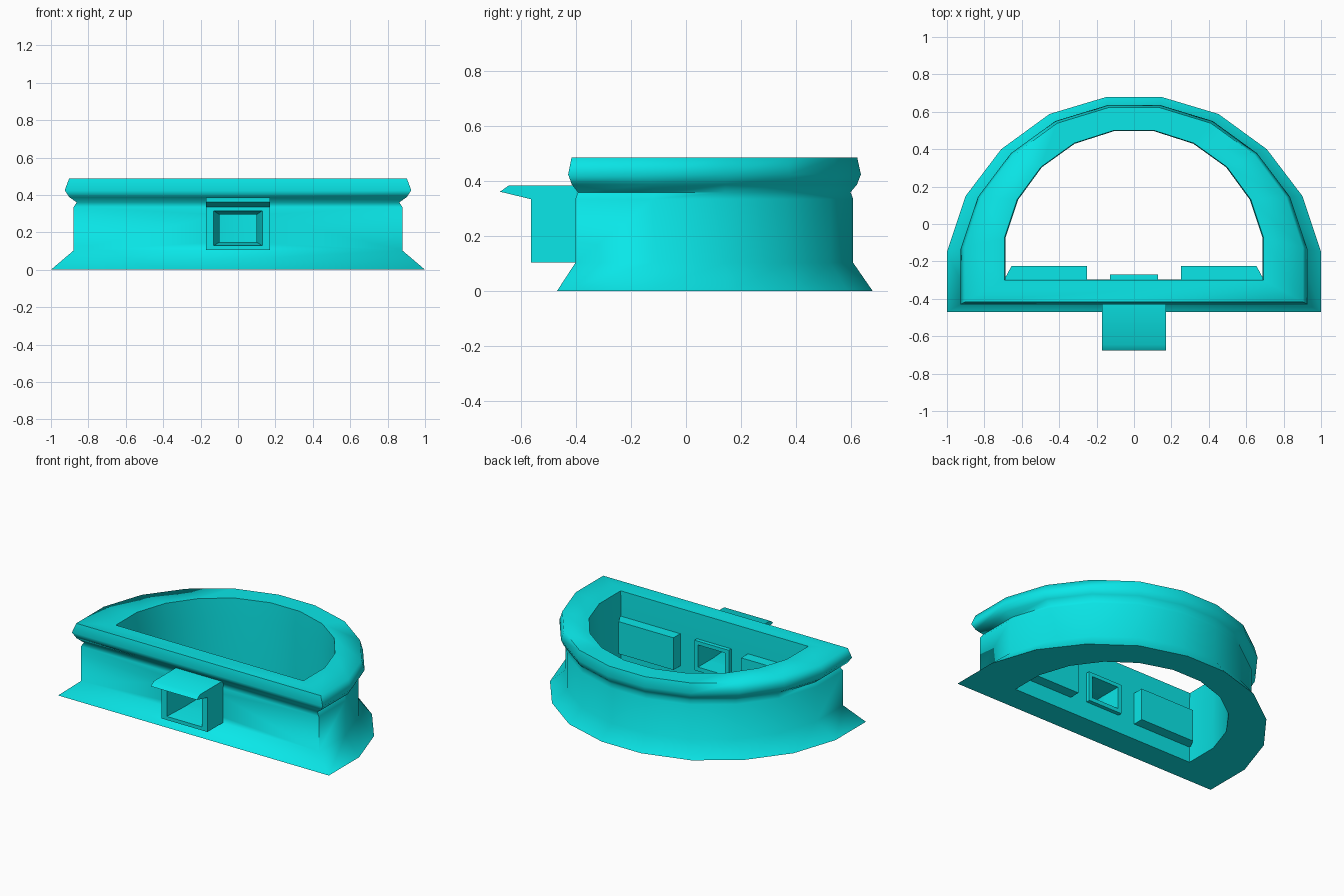
import bpy, bmesh, math

if "Cube" in bpy.data.objects:
    bpy.data.objects.remove(bpy.data.objects["Cube"])

mat = bpy.data.materials.new("cyan")
mat.diffuse_color = (0.003, 0.8, 0.81, 1)
mat.use_nodes = True
mat.node_tree.nodes["Principled BSDF"].inputs["Base Color"].default_value = mat.diffuse_color


def make(name, loops, ring=False):
    """Skin a series of equal-length loops; capped ends, or closed into a ring."""
    bm = bmesh.new()
    rows = [[bm.verts.new(p) for p in loop] for loop in loops]
    n, m = len(rows), len(rows[0])
    for i in range(n if ring else n - 1):
        a, b = rows[i], rows[(i + 1) % n]
        for j in range(m):
            k = (j + 1) % m
            bm.faces.new((a[j], a[k], b[k], b[j]))
    if not ring:
        bm.faces.new(rows[0])
        bm.faces.new(rows[-1])
    bmesh.ops.recalc_face_normals(bm, faces=bm.faces)
    me = bpy.data.meshes.new(name)
    bm.to_mesh(me)
    bm.free()
    ob = bpy.data.objects.new(name, me)
    bpy.context.collection.objects.link(ob)
    me.materials.append(mat)
    return ob


def select(ob):
    bpy.ops.object.select_all(action='DESELECT')
    ob.select_set(True)
    bpy.context.view_layer.objects.active = ob


def mirror_outline(half):
    return half + [(-x, y) for x, y in reversed(half)]


def rect(y, w, z0, z1):
    return [(-w, y, z0), (w, y, z0), (w, y, z1), (-w, y, z1)]


# D-shaped outlines: widest skirt edge and inner opening
outer = mirror_outline([(1, -.47), (1, -.15), (.90, .15), (.71, .40), (.452, .588), (.145, .68)])
inner = mirror_outline([(.693, -.30), (.693, -.075), (.625, .13), (.497, .305), (.32, .432), (.108, .50)])

# Wall section as (blend from outer to inner outline, height)
section = [(0, 0), (.395, .103), (.395, .335), (.45, .36), (.32, .388), (.24, .425),
           (.315, .487), (1, .487), (1.02, .36), (1.02, .0)]
body = make("collar_body", [[(a[0] + (b[0] - a[0]) * t, a[1] + (b[1] - a[1]) * t, z)
                             for a, b in zip(outer, inner)] for t, z in section], ring=True)

# Spout with overhanging hood, extruded across x
side = [(-.35, .105), (-.565, .105), (-.565, .335), (-.677, .362), (-.645, .385), (-.35, .385)]
spout = make("spout_hood", [[(x, y, z) for y, z in side] for x in (-.17, .17)])

# Raised frame around the hole, inside
frame = make("inner_frame", [rect(-.31, .127, .12, .32), rect(-.27, .127, .12, .32)])

# Raised panels on the inside of the front wall
for s, label in ((1, "right"), (-1, "left")):
    base = [(.25, -.31), (.25, -.225), (.655, -.225), (.69, -.29), (.69, -.31)]
    make("inner_panel_" + label, [[(s * x, y, z) for x, y in base] for z in (.105, .32)])

# Tapered opening through the spout and front wall
cutter = make("hole_cutter", [rect(-.60, .138, .124, .32), rect(-.43, .10, .147, .295),
                              rect(-.20, .10, .147, .295)])
cutter.hide_render = True
for ob in (body, spout, frame):
    mod = ob.modifiers.new("hole", 'BOOLEAN')
    mod.operation = 'DIFFERENCE'
    mod.object = cutter
    mod.solver = 'EXACT'
    select(ob)
    bpy.ops.object.modifier_apply(modifier=mod.name)
bpy.data.objects.remove(cutter)

# Soft shading along the curve and rim, crisp corners
for ob in list(bpy.context.collection.objects):
    select(ob)
    bpy.ops.object.shade_smooth_by_angle(angle=math.radians(75 if ob is body else 42))
